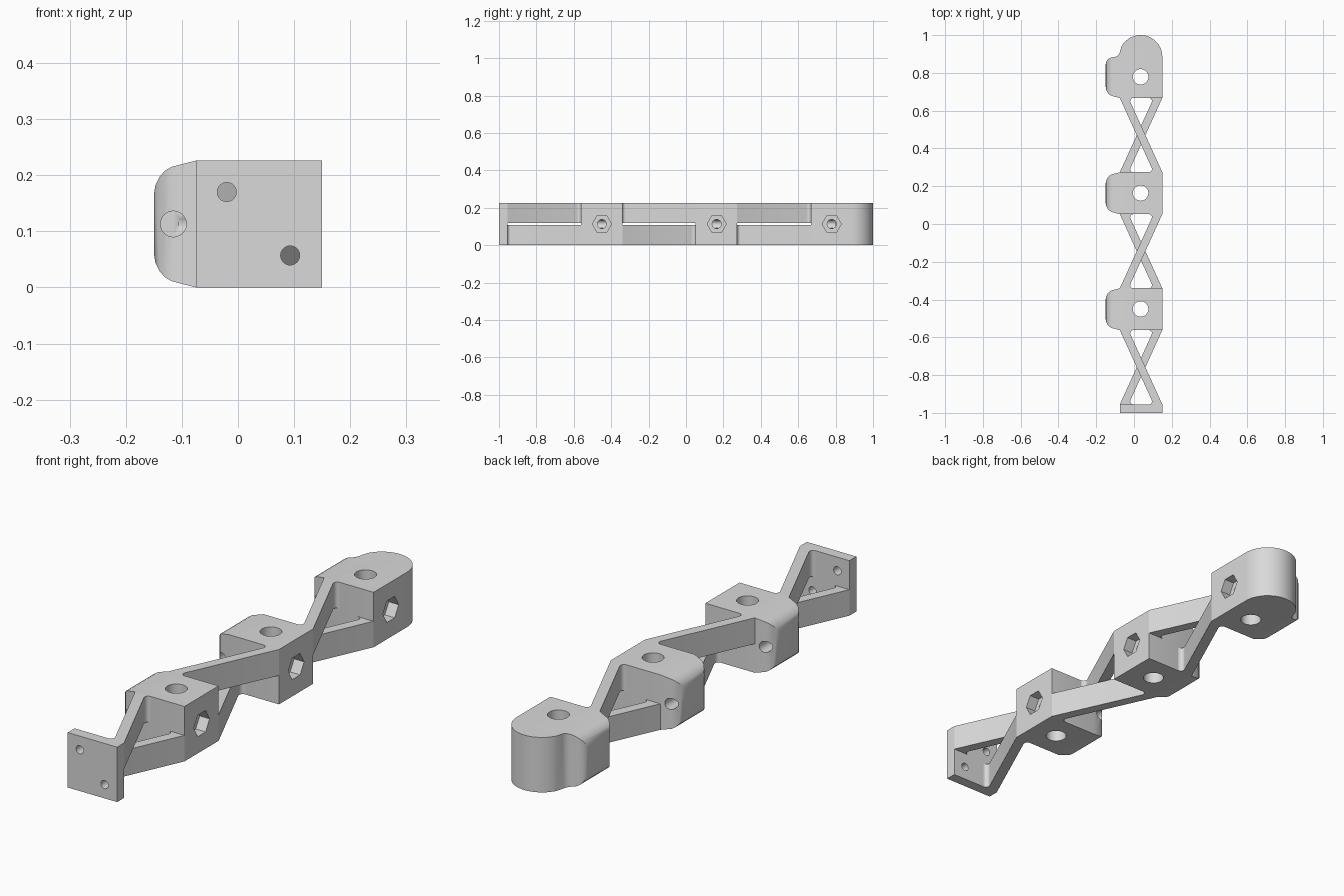
import bpy, bmesh, math
from mathutils import Matrix

if "Cube" in bpy.data.objects:
    bpy.data.objects.remove(bpy.data.objects["Cube"])

H = 0.226                    # total height
X0, X1 = -0.075, 0.15        # body sides
EAR = -0.15                  # outer side of the ears

grey = bpy.data.materials.new("grey plastic")
grey.diffuse_color = (0.7, 0.7, 0.7, 1)
grey.use_nodes = True
grey.node_tree.nodes["Principled BSDF"].inputs["Base Color"].default_value = grey.diffuse_color


def make_object(name, bm):
    bmesh.ops.recalc_face_normals(bm, faces=bm.faces)
    mesh = bpy.data.meshes.new(name)
    bm.to_mesh(mesh)
    bm.free()
    mesh.materials.append(grey)
    obj = bpy.data.objects.new(name, mesh)
    bpy.context.collection.objects.link(obj)
    return obj


def prism(name, points, low, high, axis="z"):
    """Extrude an outline along z (points are x, y) or along y (points are x, z)."""
    place = (lambda p: (p[0], p[1], low)) if axis == "z" else (lambda p: (p[0], low, p[1]))
    step = (0, 0, high - low) if axis == "z" else (0, high - low, 0)
    bm = bmesh.new()
    face = bm.faces.new([bm.verts.new(place(p)) for p in points])
    out = bmesh.ops.extrude_face_region(bm, geom=[face])["geom"]
    bmesh.ops.translate(bm, vec=step, verts=[v for v in out if isinstance(v, bmesh.types.BMVert)])
    return make_object(name, bm)


def rod(centre, radius, length, axis, sides=32):
    turn = {"x": Matrix.Rotation(math.pi / 2, 4, "Y"),
            "y": Matrix.Rotation(math.pi / 2, 4, "X"),
            "z": Matrix()}[axis]
    bm = bmesh.new()
    bmesh.ops.create_cone(bm, cap_ends=True, segments=sides, radius1=radius, radius2=radius,
                          depth=length, matrix=Matrix.Translation(centre) @ turn)
    return make_object("cutter", bm)


def boolean(obj, cutter, operation="DIFFERENCE"):
    mod = obj.modifiers.new("cut", "BOOLEAN")
    mod.operation, mod.solver, mod.object = operation, "EXACT", cutter
    bpy.context.view_layer.update()
    mesh = bpy.data.meshes.new_from_object(obj.evaluated_get(bpy.context.evaluated_depsgraph_get()))
    obj.modifiers.clear()
    obj.data = mesh
    bpy.data.objects.remove(cutter)


def arc(cx, cy, r, a0, a1, n):
    angles = [math.radians(a0 + (a1 - a0) * i / n) for i in range(n + 1)]
    return [(cx + r * math.cos(a), cy + r * math.sin(a)) for a in angles]


# Rounded ear corner as (x, inset from the edge)
CORNER = [(X0, 0), (-0.118, 0.011), (-0.13, 0.018), (-0.14, 0.029), (-0.147, 0.043), (EAR, 0.06)]


def ear_side(low, high):
    return [(x, low + d) for x, d in CORNER], [(x, high - d) for x, d in reversed(CORNER)]


def knuckle(name, plan, y_low, y_high, y_hole, channel_end):
    block = prism(name, plan, 0, H)
    # Round the ear in the vertical direction too
    lower, upper = ear_side(0, H)
    taper = [(0.3, -0.1), (X0, -0.1)] + lower + upper + [(X0, H + 0.1), (0.3, H + 0.1)]
    boolean(block, prism("cutter", taper, y_low - 0.1, y_high + 0.1, "y"), "INTERSECT")
    # Vertical hole, nut pocket, cross hole and lengthwise channel
    boolean(block, rod((0.035, y_hole, H / 2), 0.041, 0.5, "z"))
    boolean(block, rod((X1, y_hole, H / 2), 0.051, 0.09, "x", 6))
    boolean(block, rod((0.045, y_hole, H / 2), 0.024, 0.30, "x"))
    start = y_low - 0.05
    boolean(block, rod((-0.115, (start + channel_end) / 2, H / 2), 0.023, channel_end - start, "y"))
    return block


# Two middle knuckles
parts = []
for name, y in (("lower_knuckle", -0.562), ("middle_knuckle", 0.052)):
    lower, upper = ear_side(y, y + 0.222)
    plan = [(X1, y)] + lower + upper + [(X1, y + 0.222)]
    parts.append(knuckle(name, plan, y, y + 0.222, y + 0.112, y + 0.3))

# End knuckle with a rounded tip blending into its ear
Y = 0.667
plan = [(X1, Y)] + ear_side(Y, 1)[0]
plan += arc(-0.11, 0.843, 0.04, 180, 98, 6)
plan += arc(-0.112, 0.923, 0.04, -82, -28, 4)
plan += arc(0.035, 0.885, 0.115, 153, 0, 22)
parts.append(knuckle("end_knuckle", plan, Y, 1.0, 0.779, 0.80))

# Base plate with two screw holes
plate = prism("base_plate", [(X0, -1), (X1, -1), (X1, -0.955), (X0, -0.955)], 0, H)
for x, z in ((-0.02, 0.17), (0.093, 0.057)):
    boolean(plate, rod((x, -0.98, z), 0.017, 0.2, "y"))
parts.append(plate)


def strut(name, y0, y1, z0, z1, flip):
    """Diagonal bar with a filleted inner corner at each end."""
    w, r = 0.046, 0.016
    slope = math.atan2(y1 - y0, X1 - X0 - w)
    reach = r / math.tan(slope / 2)
    cx = X0 + w + reach
    inner = arc(cx, y0 + r, r, 270, 90 + math.degrees(slope), 6)
    half = [(X0, y0)] + inner
    cxm, cym = (X0 + X1) / 2, (y0 + y1) / 2
    points = half + [(2 * cxm - x, 2 * cym - y) for x, y in half]
    if flip:
        points = [(2 * cxm - x, y) for x, y in points]
    parts.append(prism(name, points, z0, z1))


# Crossed flexing struts, alternating direction from joint to joint
for i, (a, b) in enumerate(((-0.955, -0.562), (-0.34, 0.052), (0.274, 0.667))):
    strut(f"upper_strut_{i + 1}", a, b, 0.119, H, i != 1)
    strut(f"lower_strut_{i + 1}", a, b, 0, 0.107, i == 1)

# Smooth the rounded areas, keep real edges sharp
for obj in parts:
    obj.select_set(True)
bpy.context.view_layer.objects.active = parts[0]
bpy.ops.object.shade_smooth_by_angle(angle=math.radians(30))
